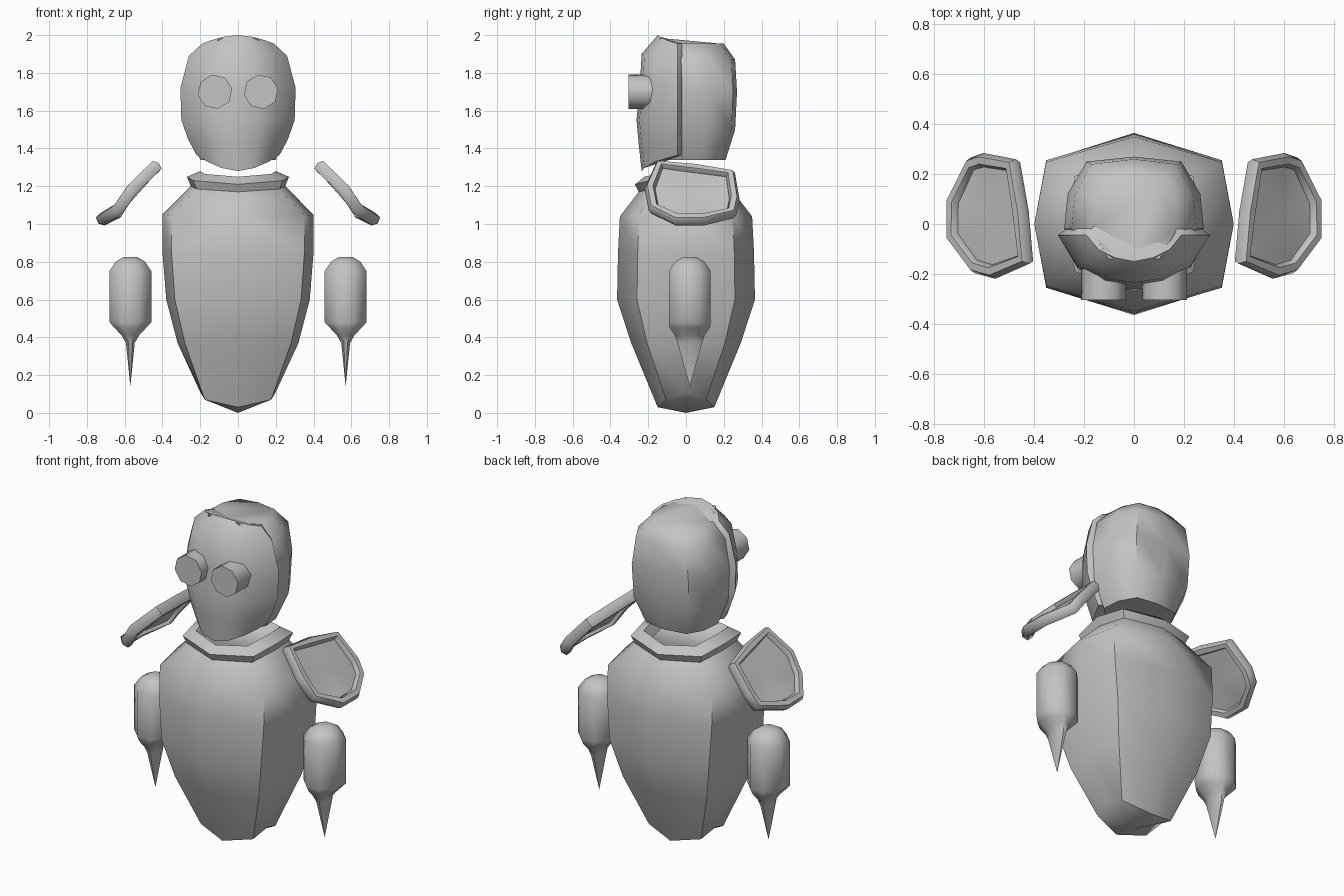
import bpy, bmesh, math
from mathutils import Vector

cube = bpy.data.objects.get("Cube")
if cube:
    bpy.data.objects.remove(cube, do_unlink=True)

GREY = (0.55, 0.55, 0.55, 1)
grey = bpy.data.materials.new("plain_grey")
grey.use_nodes = True
grey.diffuse_color = GREY
grey.node_tree.nodes["Principled BSDF"].inputs["Base Color"].default_value = GREY


def finish(name, bm, angle=50):
    """Turn a bmesh into a smooth shaded object with the shared material."""
    bmesh.ops.recalc_face_normals(bm, faces=bm.faces)
    mesh = bpy.data.meshes.new(name)
    bm.to_mesh(mesh)
    bm.free()
    mesh.materials.append(grey)
    obj = bpy.data.objects.new(name, mesh)
    bpy.context.collection.objects.link(obj)
    bpy.ops.object.select_all(action='DESELECT')
    obj.select_set(True)
    bpy.context.view_layer.objects.active = obj
    bpy.ops.object.shade_smooth_by_angle(angle=math.radians(angle))
    return obj


def mirrored(half):
    """Complete a half outline (x >= 0) across the centre plane."""
    other = [(-x, y, z) for x, y, z in reversed(half) if x > 0]
    return half + other


def loft(name, rings, angle=50, cap_start=True, tip=None):
    """Skin closed rings; end in a cap or in a single tip point."""
    bm = bmesh.new()
    rows = [[bm.verts.new(p) for p in ring] for ring in rings]
    count = len(rows[0])
    for low, high in zip(rows, rows[1:]):
        for i in range(count):
            j = (i + 1) % count
            bm.faces.new((low[i], low[j], high[j], high[i]))
    if cap_start:
        bm.faces.new(rows[0])
    if tip is None:
        bm.faces.new(rows[-1])
    else:
        point = bm.verts.new(tip)
        for i in range(count):
            bm.faces.new((rows[-1][i], rows[-1][(i + 1) % count], point))
    return finish(name, bm, angle)


# Body: eight-sided egg with a flared collar, listed from the collar down
def body_ring(z_front, z_side, depth, width):
    z_mid = (z_front + z_side) / 2
    dx, dy = width * .88, depth * .71
    return mirrored([(0, -depth, z_front), (dx, -dy, z_mid), (width, 0, z_side),
                     (dx, dy, z_mid), (0, depth, z_front)])


body_rows = [
    (1.2, 1.22, .17, .17), (1.25, 1.28, .22, .2), (1.21, 1.25, .27, .27),
    (1.17, 1.2, .25, .25), (1.04, 1.05, .35, .4), (.85, .85, .36, .4),
    (.6, .6, .365, .38), (.37, .37, .29, .32), (.03, .11, .15, .2),
]
loft("body", [body_ring(*row) for row in body_rows], tip=(0, 0, 0))


# Back of the head: rounded shell with a slightly sunken top
def skull_ring(z, width, back, front, lift):
    return mirrored([(0, front, z + lift), (width * .6, front, z + lift),
                     (width, -.02, z), (width * .95, back * .45, z),
                     (width * .68, back - .02, z), (0, back, z)])


skull_rows = [
    (1.955, .17, .2, -.14, .03), (1.87, .25, .26, -.1, 0), (1.7, .28, .27, -.1, 0),
    (1.5, .27, .26, -.1, 0), (1.34, .2, .21, -.1, 0),
]
loft("head_back", [skull_ring(*row) for row in skull_rows])


# Face plate: curved front shell overlapping the back of the head
def face_ring(z, front, width, drop):
    half = [(0, front, 0), (.4, front + .015, .2), (.75, front * .68, .6),
            (1, -.045, 1), (.85, -.01, 1)]
    return mirrored([(k * width, y, z - drop * t) for k, y, t in half])


face_rows = [
    (2, -.15, .19, .045), (1.9, -.235, .26, .01), (1.72, -.245, .305, 0),
    (1.55, -.262, .3, 0), (1.42, -.25, .265, -.03), (1.28, -.235, .22, -.085),
]
loft("face_plate", [face_ring(*row) for row in face_rows])


# Arms: rounded capsules running into a flat pointed claw
def arm_ring(x, z, rx, ry, sides=8):
    turns = [math.tau * (i + .5) / sides for i in range(sides)]
    return [(x + rx * math.cos(a), .02 + ry * math.sin(a), z) for a in turns]


arm_rows = [
    (.825, .04, .04), (.8, .085, .085), (.75, .12, .12), (.48, .12, .12),
    (.45, .09, .115), (.41, .05, .085), (.37, .025, .07),
]

# Shoulder pads: rim outline in plan, with height following the slope
RIM = [(.435, -.14), (.455, .05), (.485, .235), (.6, .255), (.645, .24),
       (.72, .09), (.72, -.05), (.63, -.17), (.56, -.19)]
SLOPE = [(.43, 1.31), (.565, 1.18), (.65, 1.05), (.73, 1.02)]


def pad_height(x):
    for (xa, za), (xb, zb) in zip(SLOPE, SLOPE[1:]):
        if x <= xb:
            return za + (zb - za) * (x - xa) / (xb - xa)
    return SLOPE[-1][1]


def shoulder_pad(name, side):
    path = [Vector((side * x, y, pad_height(x))) for x, y in RIM]
    centre = sum(path, Vector()) / len(path)
    normal = Vector((side * .72, 0, .69))
    bm = bmesh.new()
    # Rim: hexagonal tube following the outline
    tube = []
    for p in path:
        out = (p - centre)
        out = (out - normal * out.dot(normal)).normalized()
        turns = [math.tau * k / 6 for k in range(6)]
        tube.append([bm.verts.new(p + out * .03 * math.cos(a) + normal * .036 * math.sin(a))
                     for a in turns])
    for i, ring in enumerate(tube):
        after = tube[(i + 1) % len(tube)]
        for k in range(6):
            n = (k + 1) % 6
            bm.faces.new((ring[k], ring[n], after[n], after[k]))
    # Panel: thin double-sided sheet filling the rim
    for offset in (.006, -.012):
        edge = [bm.verts.new(p + normal * offset) for p in path]
        hub = bm.verts.new(centre + normal * offset)
        for i, v in enumerate(edge):
            bm.faces.new((v, edge[(i + 1) % len(edge)], hub))
    finish(name, bm, 60)


def eye(name, x):
    bm = bmesh.new()
    bmesh.ops.create_cone(bm, cap_ends=True, segments=8, radius1=.092, radius2=.092, depth=.13)
    for v in bm.verts:
        spun = math.atan2(v.co.y, v.co.x) + math.radians(10)
        r = v.co.xy.length
        v.co = (x + r * math.cos(spun), v.co.z - .24, 1.7 + r * math.sin(spun))
    finish(name, bm)


for label, side in (("left", 1), ("right", -1)):
    x = side * .57
    loft(label + "_arm", [arm_ring(x, *row) for row in arm_rows], tip=(x, .02, .14))
    shoulder_pad(label + "_shoulder_pad", side)
    eye(label + "_eye", side * .122)
